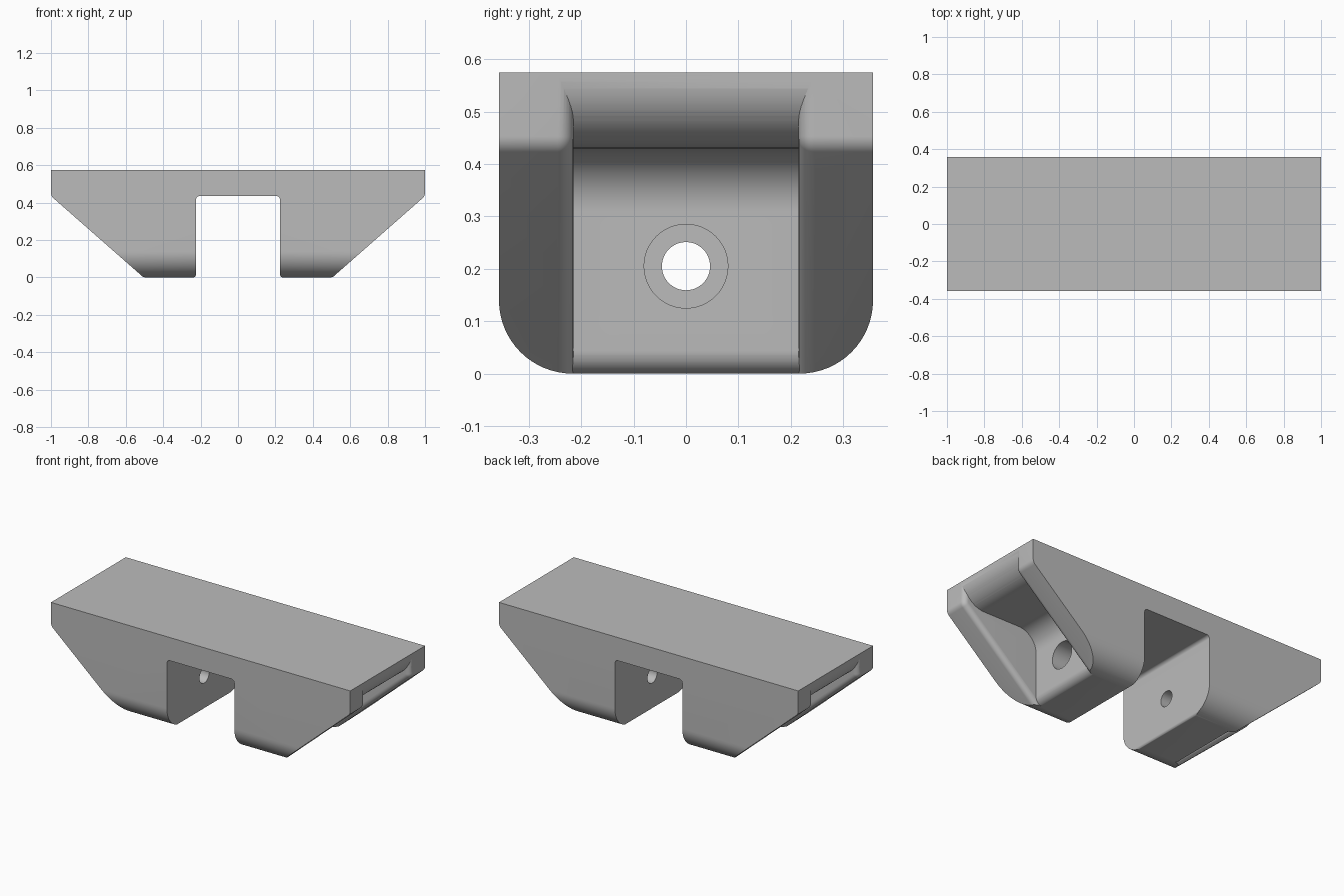
import bpy
import bmesh
import math
from mathutils import Vector, Matrix

cube = bpy.data.objects.get("Cube")
if cube:
    bpy.data.objects.remove(cube, do_unlink=True)

TOP, DEPTH, SLOT = 0.575, 0.357, 0.435
POCKET, EDGE = 0.215, 0.03

grey = bpy.data.materials.new("plain grey")
grey.use_nodes = True
colour = (0.5, 0.5, 0.5, 1)
grey.diffuse_color = colour
grey.node_tree.nodes["Principled BSDF"].inputs["Base Color"].default_value = colour


def rounded(points, closed=True, steps=10):
    """Round the corners of a 2D outline given as (u, v, radius)."""
    out = []
    n = len(points)
    for i, (u, v, r) in enumerate(points):
        p = Vector((u, v))
        if r == 0 or (not closed and i in (0, n - 1)):
            out.append(p)
            continue
        a = (Vector(points[i - 1][:2]) - p).normalized()
        b = (Vector(points[(i + 1) % n][:2]) - p).normalized()
        half = a.angle(b) / 2
        centre = p + (a + b).normalized() * r / math.sin(half)
        start = p + a * r / math.tan(half) - centre
        end = p + b * r / math.tan(half) - centre
        sweep = start.angle(end)
        for k in range(steps + 1):
            t = k / steps
            out.append(centre + (start * math.sin((1 - t) * sweep)
                                 + end * math.sin(t * sweep)) / math.sin(sweep))
    return out


def loft(name, rings):
    """Closed solid through matching rings of 3D points."""
    bm = bmesh.new()
    rows = [[bm.verts.new(p) for p in ring] for ring in rings]
    n = len(rows[0])
    for a, b in zip(rows, rows[1:]):
        for i in range(n):
            j = (i + 1) % n
            bm.faces.new((a[i], a[j], b[j], b[i]))
    bm.faces.new(rows[0])
    bm.faces.new(rows[-1])
    bmesh.ops.recalc_face_normals(bm, faces=bm.faces)
    mesh = bpy.data.meshes.new(name)
    bm.to_mesh(mesh)
    bm.free()
    mesh.materials.append(grey)
    obj = bpy.data.objects.new(name, mesh)
    bpy.context.collection.objects.link(obj)
    return obj


def combine(target, tool, operation):
    """Apply a boolean and remove the tool."""
    mod = target.modifiers.new("cut", 'BOOLEAN')
    mod.operation, mod.object, mod.solver = operation, tool, 'EXACT'
    bpy.context.view_layer.objects.active = target
    bpy.ops.object.modifier_apply(modifier=mod.name)
    bpy.data.objects.remove(tool, do_unlink=True)


def extrude_y(name, outline, width):
    return loft(name, [[(x, y, z) for x, z in outline] for y in (-width, width)])


def bar_x(name, radius, x0, x1, z=0.205, sides=48):
    angles = [2 * math.pi * i / sides for i in range(sides)]
    return loft(name, [[(x, radius * math.cos(a), z + radius * math.sin(a))
                        for a in angles] for x in (x0, x1)])


# Main bracket: sloped ends and a central slot
half = [(1, TOP, 0), (1, SLOT, 0.04), (0.505, 0, 0), (0.225, 0, 0.015), (0.225, SLOT, 0.02)]
outline = half + [(-x, z, r) for x, z, r in reversed(half)]
bracket = extrude_y("bracket", rounded(outline), 0.5)

# Rounded lower long edges
section = rounded([(-DEPTH, TOP + 0.1, 0), (-DEPTH, 0, 0.14),
                   (DEPTH, 0, 0.14), (DEPTH, TOP + 0.1, 0)], steps=16)
envelope = loft("envelope", [[(x, y, z) for y, z in section] for x in (-1.2, 1.2)])
combine(bracket, envelope, 'INTERSECT')


def pocket_cutter():
    # Side shape: rounded foot, upright wall, coved ceiling, rounded end lip
    def arc(cx, cz, r, a0, a1, n=16):
        return [(cx + r * math.cos(math.radians(a0 + (a1 - a0) * i / n)),
                 cz + r * math.sin(math.radians(a0 + (a1 - a0) * i / n)))
                for i in range(n + 1)]
    shape = [(1.2, -0.1), (0.455, -0.1)]
    shape += arc(0.455, 0.044, 0.045, -90, 0)
    shape += arc(0.62, 0.31, 0.12, 180, 90)
    shape += arc(0.86, 0.57, 0.14, -90, 0)
    shape += [(1.2, 0.57)]
    cutter = extrude_y("pocket_cutter", shape, 0.3)

    # Plan shape: straight cheeks whose outer edges are softly rounded
    slope = 0.495 / SLOT
    path = rounded([(0.505 - 0.2 * slope, -0.2, 0), (1, SLOT, 0.04), (1, 0.7, 0)], closed=False)
    normals = []
    for i in range(len(path)):
        d = (path[min(i + 1, len(path) - 1)] - path[max(i - 1, 0)]).normalized()
        normals.append(Vector((-d.y, d.x)))

    def ring(y, depth):
        inner = [p + n * depth for p, n in zip(path, normals)]
        return [(p.x, y, p.y) for p in inner] + [(1.3, y, 0.7), (1.3, y, -0.2)]

    steps = 8
    side = []
    for k in range(steps + 1):
        a = math.pi / 2 * k / steps
        side.append((POCKET + EDGE * (1 - math.cos(a)), EDGE * (1 - math.sin(a))))
    side.append((POCKET + EDGE + 0.002, -0.002))
    deep = [[(0.2, y, p.y) for p in path] + [(1.3, y, 0.7), (1.3, y, -0.2)]
            for y in (-POCKET, POCKET)]
    rings = [ring(-y, d) for y, d in reversed(side)] + deep + [ring(y, d) for y, d in side]
    combine(cutter, loft("flare", rings), 'INTERSECT')
    return cutter


# Pockets and counterbores on both ends
for sign in (1, -1):
    for tool in (pocket_cutter(), bar_x("counterbore", 0.08, 0.35, 0.7)):
        if sign < 0:
            tool.data.transform(Matrix.Scale(-1, 4, (1, 0, 0)))
            tool.data.flip_normals()
        combine(bracket, tool, 'DIFFERENCE')

# Bolt hole through both legs
combine(bracket, bar_x("bolt_hole", 0.046, -1.2, 1.2), 'DIFFERENCE')

# Smooth rounds, sharp corners
bpy.ops.object.select_all(action='DESELECT')
bracket.select_set(True)
bpy.context.view_layer.objects.active = bracket
bpy.ops.object.shade_smooth_by_angle(angle=math.radians(25))
